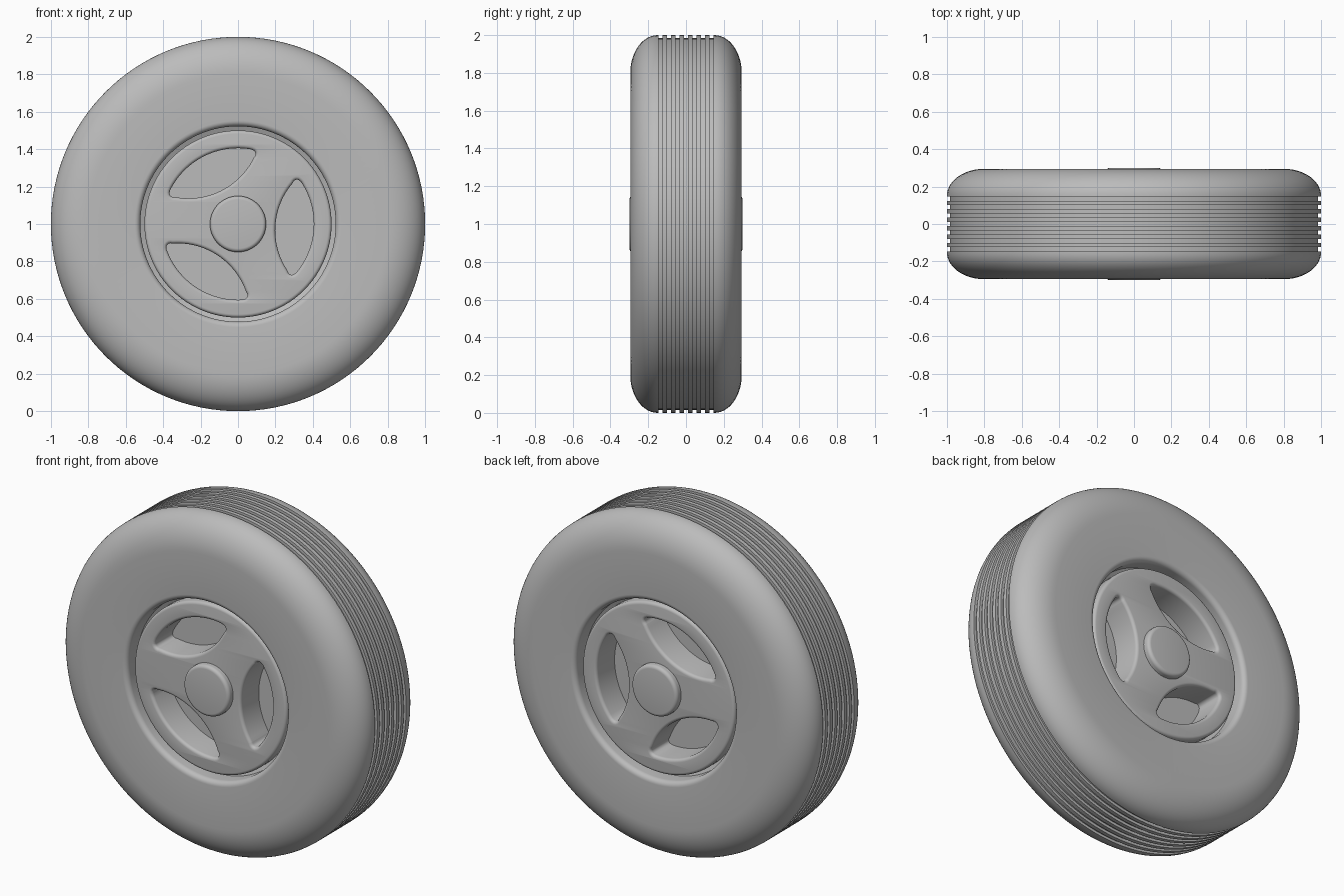
import bpy, bmesh
from math import sin, cos, pi, radians
from mathutils import Vector, Matrix

cube = bpy.data.objects.get("Cube")
if cube:
    bpy.data.objects.remove(cube, do_unlink=True)

GREY = (0.5, 0.5, 0.5, 1)
grey = bpy.data.materials.new("plain_grey")
grey.use_nodes = True
grey.diffuse_color = GREY
grey.node_tree.nodes["Principled BSDF"].inputs["Base Color"].default_value = GREY

CENTRE = Vector((0, 0, 1))


def finish(ob, angle=35):
    """Select the object and smooth it while keeping sharp edges."""
    bpy.ops.object.select_all(action='DESELECT')
    ob.select_set(True)
    bpy.context.view_layer.objects.active = ob
    if ob.type == 'CURVE':
        bpy.ops.object.convert(target='MESH')
        ob = bpy.context.object
    bm = bmesh.new()
    bm.from_mesh(ob.data)
    bmesh.ops.remove_doubles(bm, verts=bm.verts, dist=0.0002)
    bmesh.ops.recalc_face_normals(bm, faces=bm.faces)
    bm.to_mesh(ob.data)
    bm.free()
    ob.data.materials.clear()
    ob.data.materials.append(grey)
    bpy.ops.object.shade_smooth_by_angle(angle=radians(angle))


def lathe(name, profile, closed, steps=128):
    """Spin (radius, y) points around the axle."""
    bm = bmesh.new()
    verts = [bm.verts.new((r, y, 0)) for r, y in profile]
    edges = [bm.edges.new(p) for p in zip(verts, verts[1:])]
    if closed:
        edges.append(bm.edges.new((verts[-1], verts[0])))
    bmesh.ops.spin(bm, geom=verts + edges, cent=(0, 0, 0), axis=(0, 1, 0),
                   angle=2 * pi, steps=steps, use_merge=True)
    mesh = bpy.data.meshes.new(name)
    bm.to_mesh(mesh)
    bm.free()
    ob = bpy.data.objects.new(name, mesh)
    ob.location = CENTRE
    bpy.context.collection.objects.link(ob)
    finish(ob)


def arc(cx, cy, rx, ry, a0, a1, n):
    """Points on an elliptical arc, angles in degrees."""
    angles = [radians(a0 + (a1 - a0) * i / n) for i in range(n + 1)]
    return [(cx + rx * cos(a), cy + ry * sin(a)) for a in angles]


def mirrored(half):
    """Complete a profile across y = 0."""
    return half + [(r, -y) for r, y in reversed(half)]


# Tyre: lip, flat sidewall, round shoulder and grooved tread
side = [(0.5, 0.19), (0.522, 0.2)]
side += arc(0.552, 0.265, 0.03, 0.03, 180, 90, 6)
side += arc(0.8, 0.15, 0.2, 0.145, 90, 0, 14)
GROOVES, PITCH, WIDTH, DEPTH = 7, 0.045, 0.022, 0.016
tread = []
for i in range(GROOVES):
    y = (GROOVES // 2 - i) * PITCH
    a, b = y + WIDTH / 2, y - WIDTH / 2
    tread += [(1, a), (1 - DEPTH, a), (1 - DEPTH, b), (1, b)]
lathe("tyre", side + tread + [(r, -y) for r, y in reversed(side)], True)

# Rim: thick disc with three lens-shaped openings and rounded edges
ROUND, RIM_R, RIM_HALF = 0.018, 0.5, 0.26
curve = bpy.data.curves.new("rim", 'CURVE')
curve.dimensions = '2D'
curve.fill_mode = 'BOTH'
curve.extrude = RIM_HALF - ROUND
curve.bevel_depth = ROUND
curve.bevel_resolution = 3
curve.offset = -ROUND


def add_outline(points):
    spline = curve.splines.new('POLY')
    spline.points.add(len(points) - 1)
    for p, (x, y) in zip(spline.points, points):
        p.co = (x, y, 0, 1)
    spline.use_cyclic_u = True


def lens():
    """Outer arc follows the rim, inner arc bulges to the hub, tips are round."""
    pts = arc(0, 0, 0.405, 0.405, -37, 37, 24)
    pts += arc(0.302, 0.23, 0.023, 0.025, 40, 165, 6)
    pts += arc(0.588, 0, 0.388, 0.388, 143, 217, 24)
    pts += arc(0.302, -0.23, 0.023, 0.025, 195, 320, 6)
    return pts


add_outline(arc(0, 0, RIM_R, RIM_R, 0, 357.1875, 127))
for k in range(3):
    turn = Matrix.Rotation(radians(120 * k - 3.3), 2)
    add_outline([tuple(turn @ Vector(p)) for p in lens()])
rim = bpy.data.objects.new("rim", curve)
rim.location = CENTRE
rim.rotation_euler = (pi / 2, 0, 0)
bpy.context.collection.objects.link(rim)
finish(rim)

# Web: the disc that closes the openings at mid depth
lathe("web", mirrored([(0, 0.09), (0.46, 0.09)]), False)

# Hub caps: one rounded button through both sides
cap = [(0, 0.3)] + arc(0.13, 0.28, 0.02, 0.02, 90, 0, 5)
lathe("hub_cap", mirrored(cap), False, 64)
